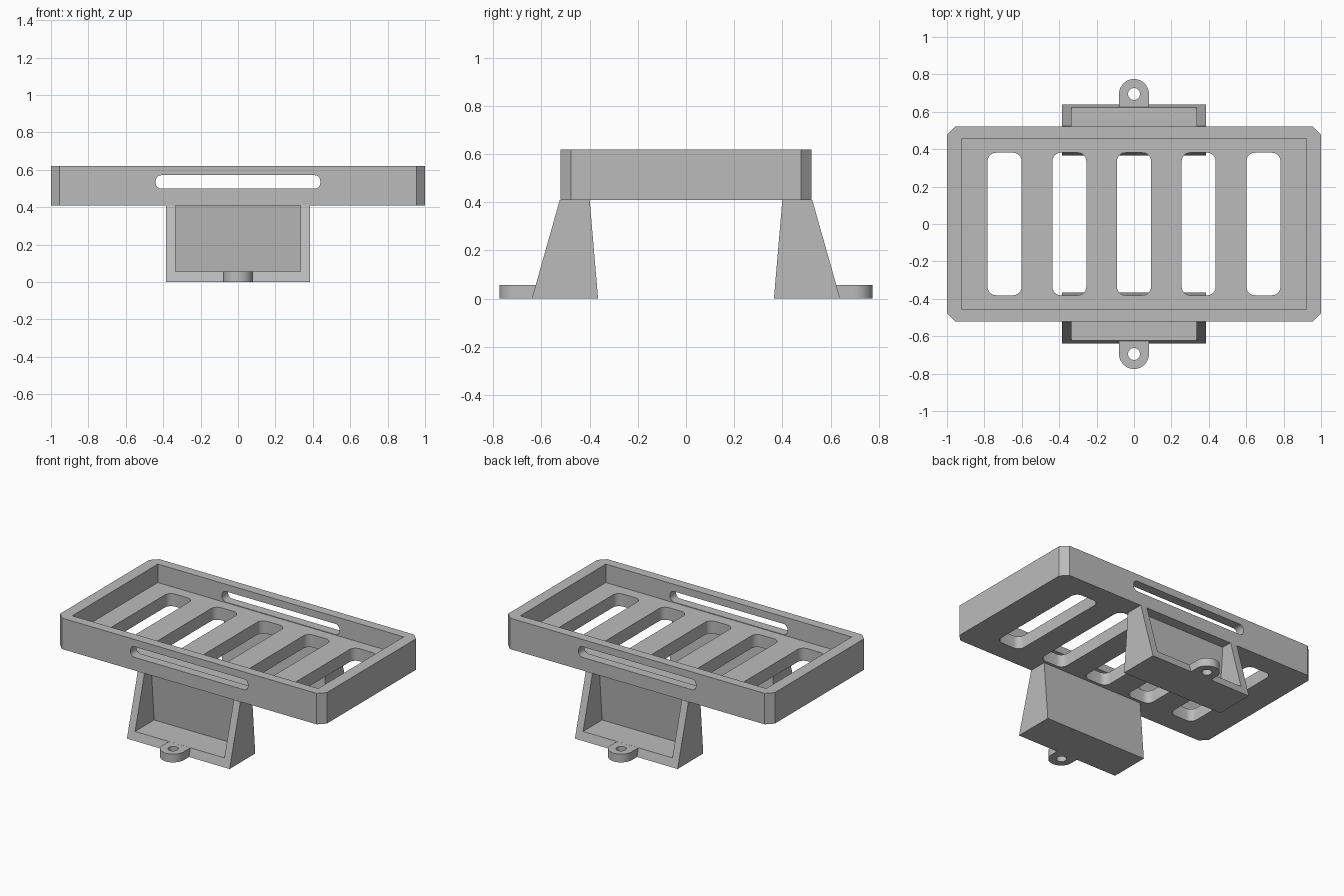
import bpy, bmesh, math
from mathutils import Vector

if "Cube" in bpy.data.objects:
    bpy.data.objects.remove(bpy.data.objects["Cube"])

gray = bpy.data.materials.new("plain_gray")
gray.diffuse_color = (0.5, 0.5, 0.5, 1)
gray.use_nodes = True
gray.node_tree.nodes["Principled BSDF"].inputs["Base Color"].default_value = gray.diffuse_color


def prism(name, pts, axis, lo, hi):
    """Extrude a 2D outline along an axis: x uses (y,z), y uses (x,z), z uses (x,y)."""
    place = {"x": lambda a, b, t: (t, a, b),
             "y": lambda a, b, t: (a, t, b),
             "z": lambda a, b, t: (a, b, t)}[axis]
    bm = bmesh.new()
    low = [bm.verts.new(place(a, b, lo)) for a, b in pts]
    high = [bm.verts.new(place(a, b, hi)) for a, b in pts]
    n = len(pts)
    bm.faces.new(low)
    bm.faces.new(high)
    for i in range(n):
        j = (i + 1) % n
        bm.faces.new((low[i], low[j], high[j], high[i]))
    bmesh.ops.recalc_face_normals(bm, faces=bm.faces)
    mesh = bpy.data.meshes.new(name)
    bm.to_mesh(mesh)
    bm.free()
    mesh.materials.append(gray)
    ob = bpy.data.objects.new(name, mesh)
    bpy.context.collection.objects.link(ob)
    return ob


def round_rect(cx, cy, hx, hy, r, steps=6):
    """Rectangle outline with rounded corners (steps=1 gives chamfers)."""
    pts = []
    for k, (sx, sy) in enumerate(((1, 1), (-1, 1), (-1, -1), (1, -1))):
        for i in range(steps + 1):
            a = math.pi / 2 * (k + i / steps)
            pts.append((cx + sx * (hx - r) + r * math.cos(a),
                        cy + sy * (hy - r) + r * math.sin(a)))
    return pts


def rect(x0, x1, y0, y1):
    return [(x0, y0), (x1, y0), (x1, y1), (x0, y1)]


def cut(ob, cutters):
    """Subtract the cutters, bake the result and remove the cutters."""
    for c in cutters:
        c.hide_render = True
        m = ob.modifiers.new("cut", "BOOLEAN")
        m.operation = "DIFFERENCE"
        m.solver = "EXACT"
        m.object = c
    bpy.context.view_layer.update()
    dg = bpy.context.evaluated_depsgraph_get()
    baked = bpy.data.meshes.new_from_object(ob.evaluated_get(dg))
    ob.modifiers.clear()
    ob.data = baked
    for c in cutters:
        bpy.data.objects.remove(c)


def smooth(ob):
    bpy.ops.object.select_all(action="DESELECT")
    ob.select_set(True)
    bpy.context.view_layer.objects.active = ob
    bpy.ops.object.shade_smooth_by_angle(angle=math.radians(30))


# Tray with cavity, five floor slots and a long slot through both long walls
tray = prism("tray", round_rect(0, 0, 1.0, 0.522, 0.045, 1), "z", 0.41, 0.62)
cutters = [prism("cavity_cutter", rect(-0.922, 0.922, -0.458, 0.458), "z", 0.495, 0.8)]
for i in range(-2, 3):
    cutters.append(prism("floor_slot_cutter",
                         round_rect(i * 0.346, 0, 0.091, 0.381, 0.045), "z", 0.3, 0.55))
cutters.append(prism("wall_slot_cutter",
                     round_rect(0, 0.535, 0.44, 0.036, 0.03), "y", -0.7, 0.7))
cut(tray, cutters)
smooth(tray)

# Legs with open pockets, and screw tabs, front and back
for side, s in (("front", -1), ("back", 1)):
    leg = prism(side + "_leg", [(s * y, z) for y, z in
                ((0.365, 0), (0.64, 0), (0.524, 0.41), (0.40, 0.41))], "x", -0.385, 0.385)
    pocket = prism("pocket_cutter", [(s * y, z) for y, z in
                   ((0.42, 0.056), (0.8, 0.056), (0.8, 0.45), (0.453, 0.45))],
                   "x", -0.335, 0.335)
    cut(leg, [pocket])

    arc = [(0.08 * math.cos(math.pi * i / 20), s * (0.695 + 0.08 * math.sin(math.pi * i / 20)))
           for i in range(21)]
    tab = prism(side + "_screw_tab", arc + [(-0.08, s * 0.625), (0.08, s * 0.625)],
                "z", 0, 0.056)
    hole = prism("hole_cutter", round_rect(0, s * 0.695, 0.0321, 0.0321, 0.032), "z", -0.1, 0.2)
    cut(tab, [hole])
    smooth(tab)
